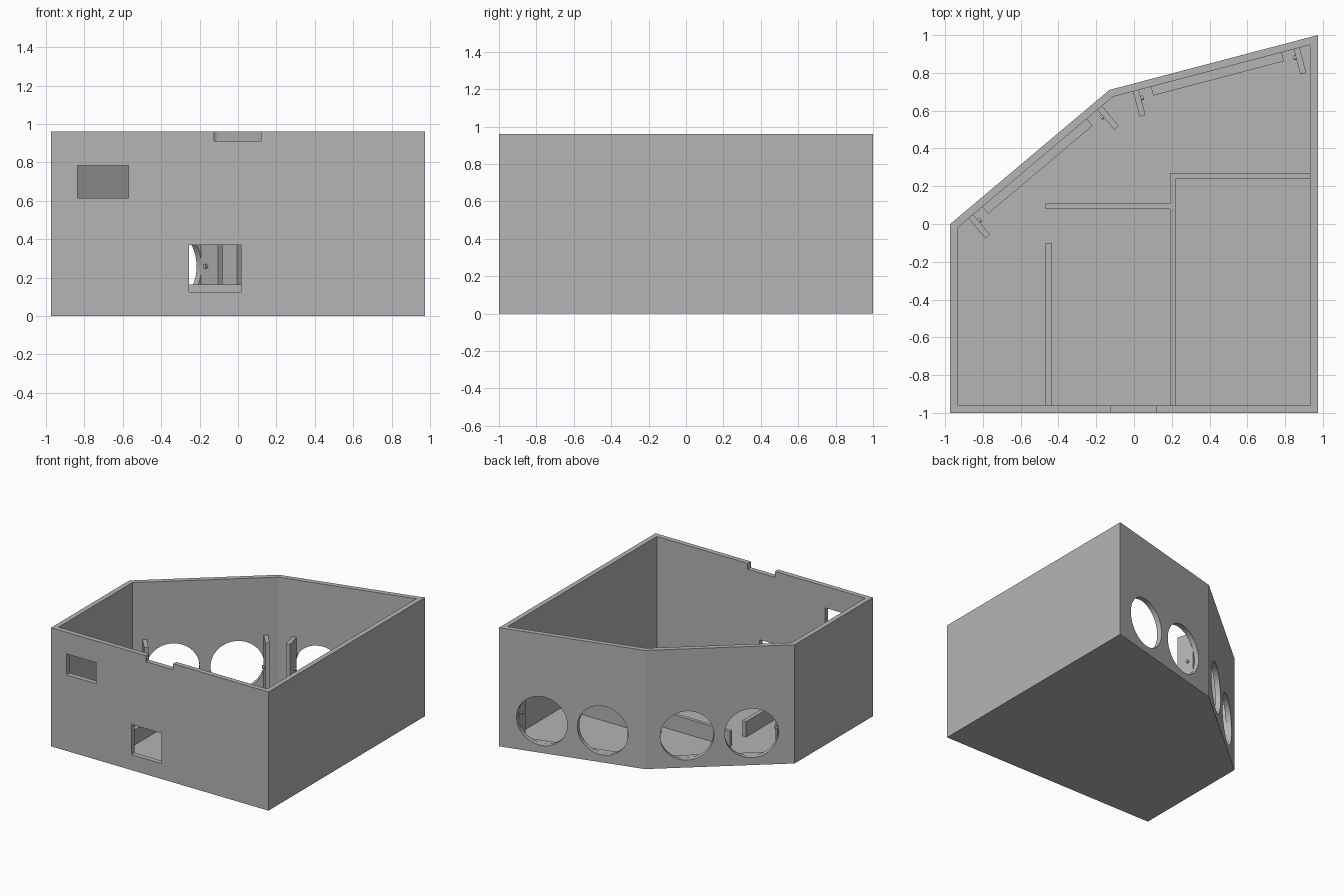
import bpy, bmesh
from mathutils import Vector, Matrix

if "Cube" in bpy.data.objects:
    bpy.data.objects.remove(bpy.data.objects["Cube"], do_unlink=True)

GREY = (0.46, 0.46, 0.46, 1)
mat = bpy.data.materials.new("plain grey")
mat.use_nodes = True
mat.diffuse_color = GREY
mat.node_tree.nodes["Principled BSDF"].inputs["Base Color"].default_value = GREY

HEIGHT, WALL, FLOOR = 0.96, 0.04, 0.04
OUTER = [(-0.973, -1), (0.973, -1), (0.973, 1), (-0.13, 0.71), (-0.973, 0)]


def finish(name, bm):
    bmesh.ops.recalc_face_normals(bm, faces=bm.faces)
    mesh = bpy.data.meshes.new(name)
    bm.to_mesh(mesh)
    bm.free()
    mesh.materials.append(mat)
    obj = bpy.data.objects.new(name, mesh)
    bpy.context.collection.objects.link(obj)
    return obj


def prism(name, outline, z0, z1):
    bm = bmesh.new()
    face = bm.faces.new([bm.verts.new((x, y, z0)) for x, y in outline])
    top = bmesh.ops.extrude_face_region(bm, geom=[face])["geom"]
    bmesh.ops.translate(bm, vec=(0, 0, z1 - z0),
                        verts=[v for v in top if isinstance(v, bmesh.types.BMVert)])
    return finish(name, bm)


def box(name, x, y, z, frame=Matrix()):
    lo, hi = Vector((x[0], y[0], z[0])), Vector((x[1], y[1], z[1]))
    bm = bmesh.new()
    bmesh.ops.create_cube(bm, size=1, matrix=frame @ Matrix.Translation((lo + hi) / 2)
                          @ Matrix.Diagonal((hi - lo).to_4d()))
    return finish(name, bm)


def cylinder(name, matrix, radius, depth, sides):
    bm = bmesh.new()
    bmesh.ops.create_cone(bm, cap_ends=True, segments=sides, radius1=radius,
                          radius2=radius, depth=depth, matrix=matrix)
    return finish(name, bm)


def cut(target, cutter):
    cutter.hide_render = True
    mod = target.modifiers.new("cut", "BOOLEAN")
    mod.operation, mod.solver, mod.object = "DIFFERENCE", "EXACT", cutter
    bpy.context.view_layer.objects.active = target
    bpy.ops.object.modifier_apply(modifier=mod.name)
    bpy.data.objects.remove(cutter, do_unlink=True)


def inset(points, dist):
    """Move every edge of a counter-clockwise outline inward."""
    result = []
    for i, p in enumerate(points):
        p, a, b = Vector(p), Vector(points[i - 1]), Vector(points[(i + 1) % len(points)])
        d1, d2 = (p - a).normalized(), (b - p).normalized()
        n1, n2 = Vector((-d1.y, d1.x)), Vector((-d2.y, d2.x))
        result.append(p + (n1 + n2) * dist / (1 + n1.dot(n2)))
    return result


def wall_frame(start, end):
    """Local x runs along the wall, local y points into the room."""
    along = (Vector(end) - Vector(start)).normalized().to_3d()
    inward = Vector((-along.y, along.x, 0))
    frame = Matrix((along, inward, Vector((0, 0, 1)))).transposed().to_4x4()
    frame.translation = Vector(start).to_3d()
    return frame


# Open-topped shell
shell = prism("enclosure_shell", OUTER, 0, HEIGHT)
cut(shell, prism("cavity_cutter", inset(OUTER, WALL), FLOOR, HEIGHT + 0.2))

# Front wall openings
front = (-1.1, -0.94)
cut(shell, box("upper_window_cutter", (-0.835, -0.57), front, (0.615, 0.785)))
cut(shell, box("lower_window_cutter", (-0.255, 0.015), front, (0.125, 0.37)))
cut(shell, box("rim_notch_cutter", (-0.125, 0.12), front, (0.912, 1.1)))

# Round ports, ledges and support fins on the two angled back walls
walls = {"left": (wall_frame(OUTER[2], OUTER[3]), (0.335, 0.81), (0.126, 1.006), (0.208, 0.924)),
         "right": (wall_frame(OUTER[3], OUTER[4]), (0.31, 0.785), (0.101, 0.993), (0.191, 0.914))}
for side, (frame, ports, fins, ledge) in walls.items():
    for s in ports:
        turn = frame @ Matrix.Translation((s, 0, 0.258)) @ Matrix.Rotation(1.5707963, 4, "X")
        cut(shell, cylinder("port_cutter", turn, 0.198, 0.16, 64))
    box(side + "_ledge", ledge, (0.038, 0.088), (FLOOR - 0.005, 0.061), frame)
    for i, (s, toward) in enumerate(zip(fins, (1, -1)), 1):
        box(f"{side}_fin_{i}", (s - 0.016, s + 0.016), (0.038, 0.178),
            (FLOOR - 0.005, 0.497), frame)
        peg = (frame @ Matrix.Translation((s + toward * 0.02, 0.085, 0.26))
               @ Matrix.Rotation(1.5707963, 4, "Y"))
        cylinder(f"{side}_fin_peg_{i}", peg, 0.012, 0.02, 16)

# Low interior dividers
low = (FLOOR - 0.005, 0.165)
box("left_bay_divider", (-0.468, -0.435), (-0.965, -0.1), low)
box("cross_divider", (-0.468, 0.195), (0.08, 0.108), low)
prism("corner_bay_divider", [(0.19, -0.965), (0.222, -0.965), (0.222, 0.24), (0.935, 0.24),
                             (0.935, 0.27), (0.19, 0.27)], *low)
